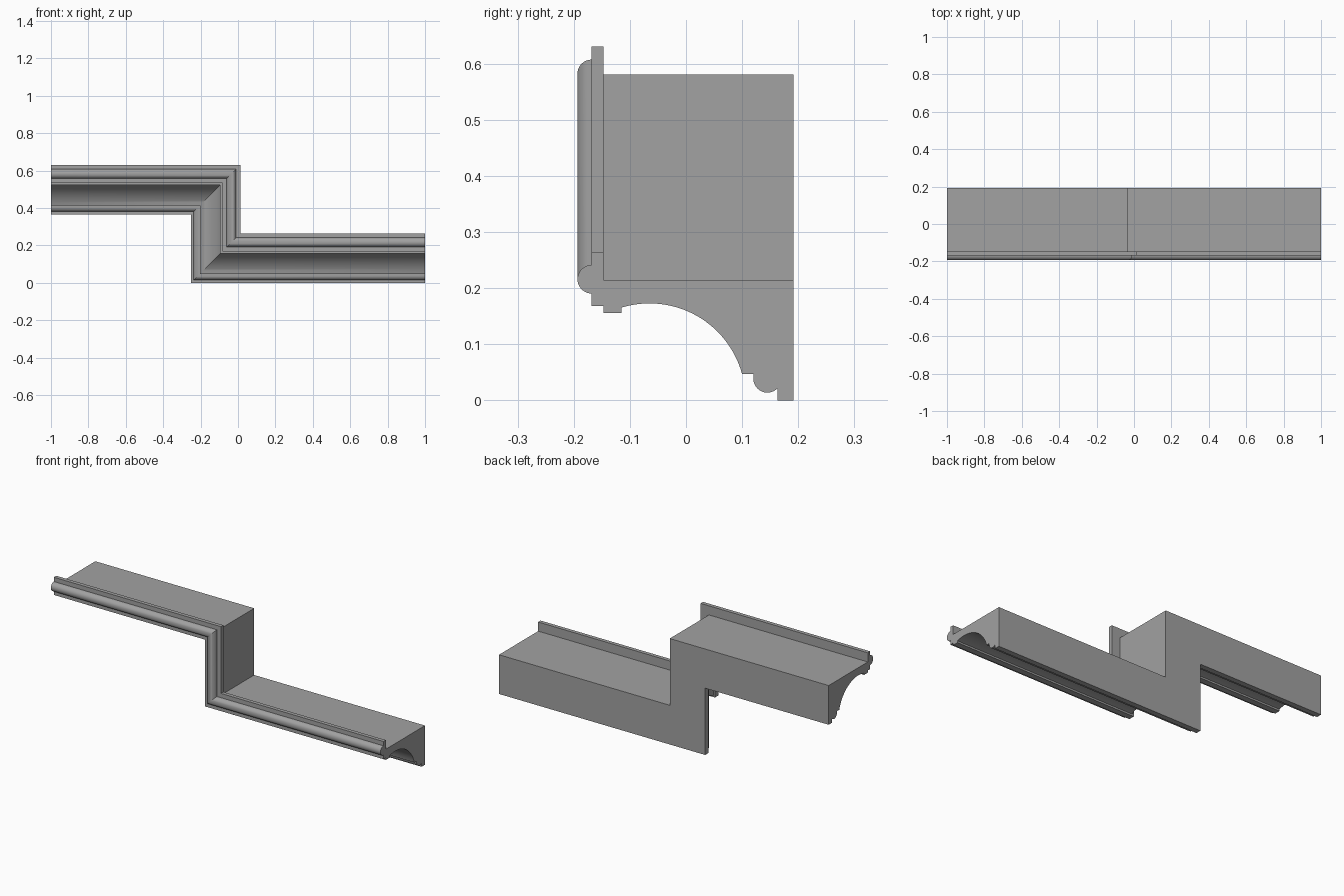
import bpy, bmesh
from math import sin, cos, radians

cube = bpy.data.objects.get("Cube")
if cube:
    bpy.data.objects.remove(cube, do_unlink=True)

grey = bpy.data.materials.new("plain grey")
grey.use_nodes = True
colour = (0.36, 0.36, 0.36, 1)
grey.diffuse_color = colour
grey.node_tree.nodes["Principled BSDF"].inputs["Base Color"].default_value = colour


def arc(cy, ch, radius, start, end, steps):
    """Points (depth, height) along a circular arc, angles in degrees."""
    angles = [radians(start + (end - start) * i / steps) for i in range(steps + 1)]
    return [(cy + radius * cos(a), ch + radius * sin(a)) for a in angles]


# Cornice cross-section: foot, small bead, cove, fillets, front bead, lip, top
profile = [(0.192, 0), (0.163, 0)]
profile += arc(0.145, 0.039, 0.025, -44, -180, 14)
profile += [(0.12, 0.047)]
profile += arc(-0.065, 0.002, 0.171, 15.3, 107, 28)
profile += [(-0.115, 0.156), (-0.147, 0.156), (-0.147, 0.168), (-0.168, 0.168)]
profile += arc(-0.168, 0.216, 0.0255, 270, 90, 18)
profile += [(-0.168, 0.265), (-0.147, 0.265), (-0.147, 0.215), (0.192, 0.215)]

# Stepped run: upper level, drop, lower level, with mitred corners
STEP, DROP_X = 0.366, -0.251


def stations(h):
    return [(-1, STEP + h), (DROP_X + h, STEP + h), (DROP_X + h, h), (1, h)]


bm = bmesh.new()
rows = [[bm.verts.new((x, y, z)) for x, z in stations(h)] for y, h in profile]
for i, row in enumerate(rows):
    after = rows[(i + 1) % len(rows)]
    for s in range(3):
        bm.faces.new((row[s], row[s + 1], after[s + 1], after[s]))

# End caps
for s in (0, 3):
    bm.faces.new([row[s] for row in rows])
bmesh.ops.recalc_face_normals(bm, faces=bm.faces)

mesh = bpy.data.meshes.new("stepped_cornice")
bm.to_mesh(mesh)
bm.free()
mesh.materials.append(grey)
cornice = bpy.data.objects.new("stepped_cornice", mesh)
bpy.context.collection.objects.link(cornice)

bpy.ops.object.select_all(action="DESELECT")
cornice.select_set(True)
bpy.context.view_layer.objects.active = cornice
bpy.ops.object.shade_smooth_by_angle(angle=radians(30))
